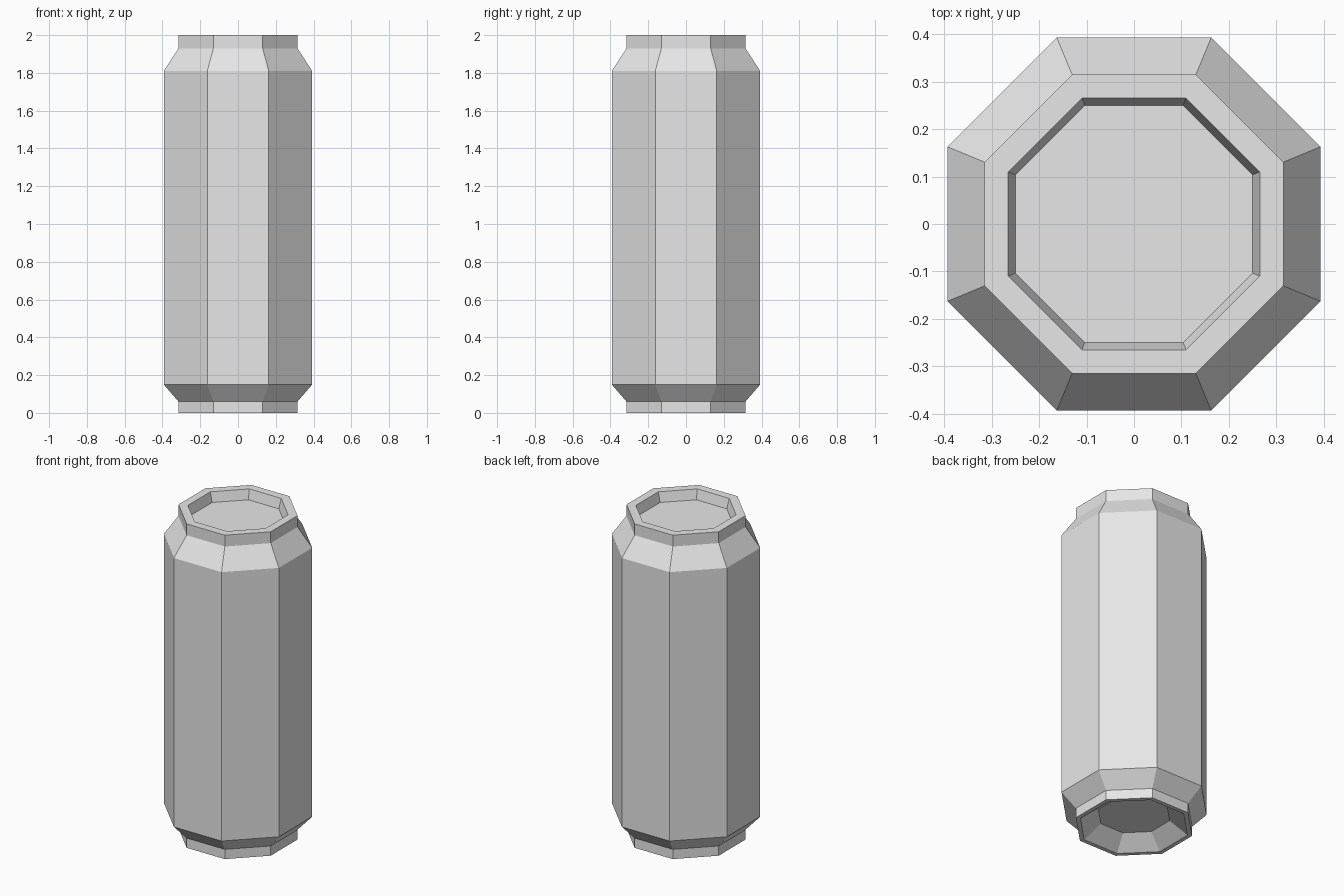
import bpy
import bmesh
from math import cos, sin, pi

cube = bpy.data.objects.get("Cube")
if cube:
    bpy.data.objects.remove(cube, do_unlink=True)

SIDES = 8

metal = bpy.data.materials.new("light_grey_metal")
metal.use_nodes = True
grey = (0.8, 0.8, 0.8, 1.0)
metal.diffuse_color = grey
metal.node_tree.nodes["Principled BSDF"].inputs["Base Color"].default_value = grey


def lathe(name, profile):
    """Eight-sided closed shell from (distance to flat side, height) points."""
    bm = bmesh.new()
    rings = []
    for apothem, z in profile:
        r = apothem / cos(pi / SIDES)
        angles = [(i + 0.5) * 2 * pi / SIDES for i in range(SIDES)]
        rings.append([bm.verts.new((r * cos(a), r * sin(a), z)) for a in angles])
    for low, high in zip(rings, rings[1:]):
        for i in range(SIDES):
            j = (i + 1) % SIDES
            bm.faces.new((low[i], low[j], high[j], high[i]))
    bm.faces.new(rings[0][::-1])
    bm.faces.new(rings[-1])
    mesh = bpy.data.meshes.new(name)
    bm.to_mesh(mesh)
    bm.free()
    mesh.materials.append(metal)
    obj = bpy.data.objects.new(name, mesh)
    bpy.context.collection.objects.link(obj)
    return obj


# Can shell, from the hollow base, up the wall, to the recessed lid
lathe("can_body", [
    (0.193, 0.076),  # base hollow
    (0.29, 0.0),     # foot ring
    (0.315, 0.0),
    (0.315, 0.06),
    (0.393, 0.15),   # wall
    (0.393, 1.81),
    (0.315, 1.93),   # neck
    (0.315, 2.0),    # rim
    (0.265, 2.0),
    (0.25, 1.94),    # lid
])
